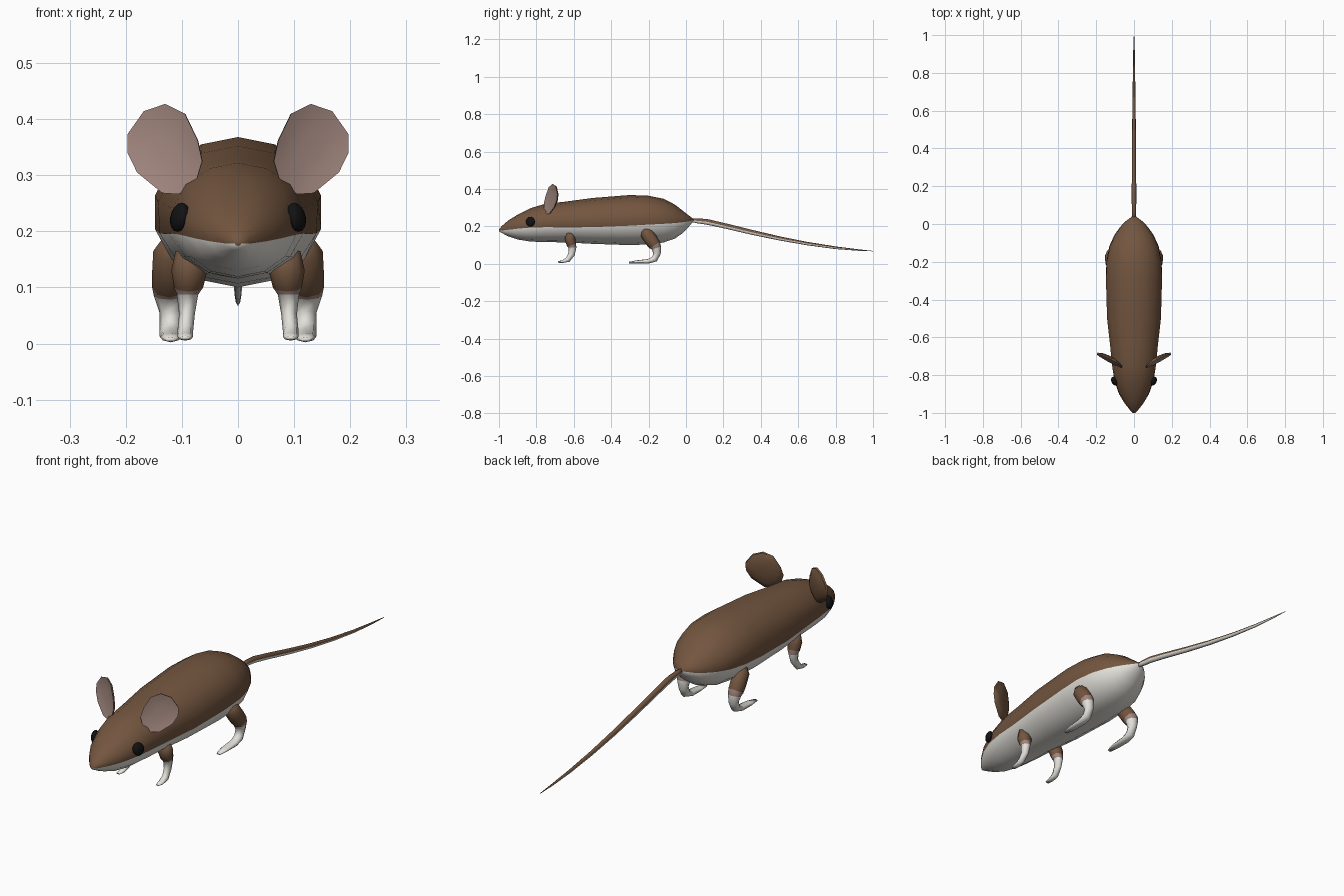
import bpy, bmesh, math
from mathutils import Vector


def material(name, rgb):
    m = bpy.data.materials.new(name)
    m.diffuse_color = (*rgb, 1)
    return m


BROWN = material("brown_fur", (0.172, 0.092, 0.050))
WHITE = material("white_fur", (0.76, 0.74, 0.69))
PINK = material("pink_skin", (0.35, 0.235, 0.205))
BLACK = material("black_eye", (0.006, 0.006, 0.006))


def finish(bm, name, mats):
    bmesh.ops.recalc_face_normals(bm, faces=bm.faces)
    me = bpy.data.meshes.new(name)
    bm.to_mesh(me)
    bm.free()
    for m in mats:
        me.materials.append(m)
    for p in me.polygons:
        p.use_smooth = True
    ob = bpy.data.objects.new(name, me)
    bpy.context.collection.objects.link(ob)
    return ob


def loft(name, rings, mats, rule):
    """Skin a list of closed rings; rule(ring, segment) picks the colour."""
    bm = bmesh.new()
    vs = [[bm.verts.new(p) for p in r] for r in rings]
    n = len(rings[0])
    for i in range(len(vs) - 1):
        for j in range(n):
            k = (j + 1) % n
            f = bm.faces.new((vs[i][j], vs[i][k], vs[i + 1][k], vs[i + 1][j]))
            f.material_index = rule(i, j)
    for i, r in ((0, vs[0]), (len(vs) - 2, vs[-1])):
        bm.faces.new(r).material_index = rule(i, 0)
    return finish(bm, name, mats)


def tube(name, path, mats, rule, sides=8):
    """Path points are x, y, z, sideways radius, other radius."""
    pts = [Vector(p[:3]) for p in path]
    rings = []
    for i, p in enumerate(path):
        t = pts[min(i + 1, len(pts) - 1)] - pts[max(i - 1, 0)]
        t.x = 0
        up = t.normalized().cross(Vector((1, 0, 0)))
        rings.append([pts[i] + Vector((p[3] * math.cos(a), 0, 0)) + up * p[4] * math.sin(a)
                      for a in (2 * math.pi * j / sides for j in range(sides))])
    return loft(name, rings, mats, rule)


# Body and head: y, top z, bottom z, half width, colour line z
sections = [
    (-1.0, 0.184, 0.174, 0.006, 0.178), (-0.985, 0.202, 0.165, 0.022, 0.178),
    (-0.95, 0.232, 0.147, 0.050, 0.182), (-0.90, 0.263, 0.130, 0.080, 0.188),
    (-0.83, 0.298, 0.119, 0.105, 0.194), (-0.75, 0.322, 0.116, 0.119, 0.196),
    (-0.65, 0.332, 0.115, 0.128, 0.195), (-0.50, 0.352, 0.107, 0.145, 0.196),
    (-0.30, 0.368, 0.100, 0.152, 0.204), (-0.20, 0.364, 0.104, 0.149, 0.210),
    (-0.12, 0.348, 0.114, 0.133, 0.214), (-0.06, 0.317, 0.135, 0.105, 0.218),
    (-0.02, 0.286, 0.162, 0.077, 0.222), (0.01, 0.262, 0.192, 0.050, 0.226),
    (0.04, 0.240, 0.229, 0.010, 0.234),
]
UP, LOW = 4, 3
rings = []
for y, top, bot, w, split in sections:
    zc, h = (top + bot) / 2, (top - bot) / 2
    a0 = math.asin((split - zc) / h)
    half = [math.pi / 2 + (a0 - math.pi / 2) * i / UP for i in range(UP)]
    half += [a0 + (-math.pi / 2 - a0) * i / LOW for i in range(LOW + 1)]
    ring = [(w * math.cos(a), y, zc + h * math.sin(a)) for a in half]
    ring += [(-x, yy, z) for x, yy, z in ring[-2:0:-1]]
    rings.append(ring)
loft("body", rings, [BROWN, WHITE],
     lambda i, j: 0 if j < UP or j >= UP + 2 * LOW else 1)

# Tail, pale along its underside
tail = [(0, 0.02, 0.234, 0.008, 0.008), (0.0, 0.06, 0.230, 0.011, 0.013),
        (0, 0.11, 0.225, 0.012, 0.015), (0, 0.20, 0.205, 0.012, 0.014),
        (0, 0.35, 0.169, 0.011, 0.013), (0, 0.50, 0.136, 0.010, 0.011),
        (0, 0.65, 0.108, 0.008, 0.009), (0, 0.80, 0.086, 0.006, 0.007),
        (0, 0.92, 0.074, 0.004, 0.004), (0, 1.0, 0.068, 0.001, 0.001)]
ob = tube("tail", tail, [BROWN, WHITE], lambda i, j: 0)
for p in ob.data.polygons:
    p.material_index = 1 if p.normal.z < -0.2 else 0

# Legs: brown above, a thin bare band, white feet
front_leg = [(0.085, -0.622, 0.165, 0.026, 0.022), (0.087, -0.62, 0.13, 0.032, 0.028),
             (0.088, -0.612, 0.10, 0.026, 0.025), (0.090, -0.607, 0.087, 0.019, 0.021),
             (0.091, -0.612, 0.052, 0.014, 0.018), (0.094, -0.632, 0.022, 0.014, 0.014),
             (0.094, -0.660, 0.012, 0.014, 0.007), (0.094, -0.685, 0.010, 0.009, 0.004)]
hind_leg = [(0.112, -0.225, 0.188, 0.022, 0.018), (0.118, -0.212, 0.165, 0.033, 0.034),
            (0.121, -0.187, 0.128, 0.032, 0.036), (0.122, -0.167, 0.100, 0.031, 0.033),
            (0.122, -0.159, 0.085, 0.028, 0.026), (0.120, -0.155, 0.055, 0.020, 0.020),
            (0.120, -0.168, 0.026, 0.020, 0.017), (0.120, -0.200, 0.014, 0.020, 0.012),
            (0.120, -0.260, 0.011, 0.019, 0.008), (0.120, -0.305, 0.007, 0.010, 0.004)]


def leg(name, path, s, band):
    tube(name, [(s * p[0], *p[1:]) for p in path], [BROWN, PINK, WHITE],
         lambda i, j: 0 if i < band else 1 if i == band else 2)


# Ear rim outline as x, z
outline = [(0.130, 0.427), (0.168, 0.414), (0.197, 0.373), (0.197, 0.340), (0.180, 0.305),
           (0.135, 0.268), (0.105, 0.266), (0.073, 0.295), (0.064, 0.325), (0.072, 0.362), (0.095, 0.410)]


def ear(name, s):
    cx, cz = 0.130, 0.347

    def ring(scale, back):
        pts = []
        for x, z in outline:
            x, z = cx + (x - cx) * scale, cz + (z - cz) * scale
            y = -0.757 + 0.5 * (x - 0.064) + 0.12 * (z - cz) + back
            pts.append((s * (x - 0.4 * back), y, z))
        return pts

    # cupped pink front, rim, then rounded brown back
    rings = [ring(0.3, 0.007), ring(0.7, 0.005), ring(1, 0), ring(0.97, 0.007),
             ring(0.7, 0.016), ring(0.3, 0.02)]
    ob = loft(name, rings, [PINK, BROWN], lambda i, j: 0 if i < 2 else 1)
    ob.select_set(True)
    bpy.context.view_layer.objects.active = ob
    bpy.ops.object.shade_smooth_by_angle(angle=math.radians(50))
    ob.select_set(False)


def eye(name, s):
    bm = bmesh.new()
    bmesh.ops.create_uvsphere(bm, u_segments=12, v_segments=8, radius=1)
    for v in bm.verts:
        x, y, z = v.co
        v.co = (s * (0.104 + 0.016 * x + 0.006 * y - 0.004 * z), -0.832 + 0.024 * y, 0.225 + 0.026 * z)
    finish(bm, name, [BLACK])


for side, s in (("right", 1), ("left", -1)):
    leg("front_leg_" + side, front_leg, s, 2)
    leg("hind_leg_" + side, hind_leg, s, 3)
    ear("ear_" + side, s)
    eye("eye_" + side, s)
